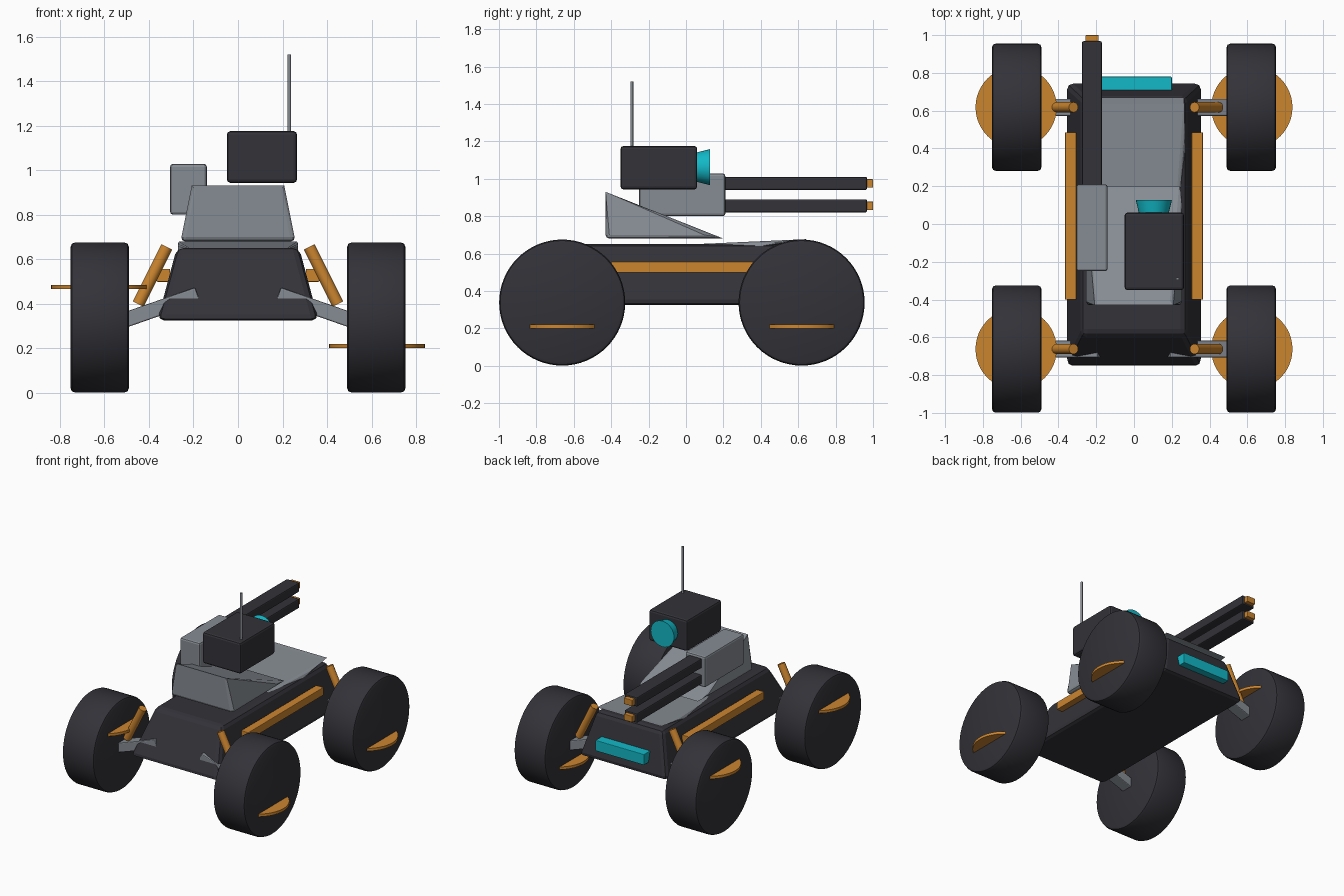
import bpy, bmesh, math
from mathutils import Matrix, Vector

if "Cube" in bpy.data.objects:
    bpy.data.objects.remove(bpy.data.objects["Cube"], do_unlink=True)


def material(name, rgb):
    m = bpy.data.materials.new(name)
    m.use_nodes = True
    m.diffuse_color = (*rgb, 1)
    m.node_tree.nodes["Principled BSDF"].inputs["Base Color"].default_value = (*rgb, 1)
    return m


DARK = material("charcoal", (0.033, 0.032, 0.04))
GREY = material("steel grey", (0.24, 0.265, 0.295))
ORANGE = material("orange", (0.6, 0.235, 0.028))
CYAN = material("cyan", (0.006, 0.48, 0.57))


def finish(name, bm, mat, matrix=Matrix()):
    bmesh.ops.recalc_face_normals(bm, faces=bm.faces)
    mesh = bpy.data.meshes.new(name)
    bm.to_mesh(mesh)
    bm.free()
    mesh.materials.append(mat)
    obj = bpy.data.objects.new(name, mesh)
    bpy.context.collection.objects.link(obj)
    obj.matrix_world = matrix
    return obj


def box(name, mat, lo, hi, bevel=0.0, top=None, matrix=Matrix()):
    """Box between two corners; top = (half x, y min, y max) tapers the upper face."""
    bm = bmesh.new()
    bmesh.ops.create_cube(bm, size=1)
    for v in bm.verts:
        upper = v.co.z > 0
        v.co = Vector([hi[i] if v.co[i] > 0 else lo[i] for i in range(3)])
        if upper and top:
            v.co.x = math.copysign(top[0], v.co.x)
            v.co.y = top[2] if v.co.y == hi[1] else top[1]
    if bevel:
        bmesh.ops.bevel(bm, geom=bm.edges[:], offset=bevel, segments=2,
                        profile=0.5, affect='EDGES')
    return finish(name, bm, mat, matrix)


def rod(name, mat, a, b, r1, r2=None, sides=24, chamfer=0.0):
    """Cylinder or cone from point a to point b."""
    a, b = Vector(a), Vector(b)
    bm = bmesh.new()
    bmesh.ops.create_cone(bm, cap_ends=True, segments=sides, radius1=r1,
                          radius2=r1 if r2 is None else r2, depth=(b - a).length)
    if chamfer:
        rims = [e for e in bm.edges if abs(e.verts[0].co.z - e.verts[1].co.z) < 1e-5]
        bmesh.ops.bevel(bm, geom=rims, offset=chamfer, segments=2,
                        profile=0.5, affect='EDGES')
    turn = (b - a).to_track_quat('Z', 'Y').to_matrix().to_4x4()
    return finish(name, bm, mat, Matrix.Translation((a + b) / 2) @ turn)


rounded = []

# Hull and sloped rear deck
box("hull", DARK, (-0.362, -0.76, 0.325), (0.362, 0.75, 0.65), 0.03,
    top=(0.275, -0.585, 0.67))
box("rear_deck", GREY, (-0.275, -0.4, -0.05), (0.275, 0.4, 0.05), 0.012,
    top=(0.215, -0.4, 0.4),
    matrix=Matrix.Translation((0, 0.244, 0.659)) @ Matrix.Rotation(math.radians(9.7), 4, 'X'))
box("rear_light_bar", CYAN, (-0.2, 0.69, 0.415), (0.2, 0.78, 0.495), 0.004)

# Turret, gun housing and twin guns
box("turret", GREY, (-0.258, -0.43, 0.68), (0.258, 0.2, 0.93), 0.02,
    top=(0.208, -0.43, 0.2))
box("gun_housing", GREY, (-0.305, -0.25, 0.8), (-0.14, 0.21, 1.028), 0.013)
for label, z in (("lower", 0.855), ("upper", 0.975)):
    box(label + "_barrel", DARK, (-0.275, 0.18, z - 0.035), (-0.17, 0.968, z + 0.035), 0.008)
    box(label + "_muzzle", ORANGE, (-0.257, 0.95, z - 0.023), (-0.187, 1.0, z + 0.023), 0.004)

# Sensor head, lens and antenna
box("sensor_head", DARK, (-0.05, -0.35, 0.943), (0.265, 0.06, 1.175), 0.015)
rounded.append(rod("sensor_lens", CYAN, (0.105, 0.05, 1.062), (0.105, 0.128, 1.062),
                   0.077, 0.096, 32))
rounded.append(rod("antenna", GREY, (0.23, -0.29, 1.16), (0.23, -0.29, 1.52), 0.008, sides=12))

# Running gear, one set per side and axle
for side, s in (("left", 1), ("right", -1)):
    box(side + "_rail", ORANGE, (s * 0.335 - 0.03, -0.4, 0.498),
        (s * 0.335 + 0.03, 0.485, 0.557), 0.004)
    for end, y in (("front", -0.662), ("rear", 0.618)):
        tag = side + "_" + end
        rounded.append(rod(tag + "_wheel", DARK, (s * 0.49, y, 0.338), (s * 0.752, y, 0.338),
                           0.337, sides=64, chamfer=0.02))
        hub_z = 0.21 if s > 0 else 0.475
        rounded.append(rod(tag + "_hub_disc", ORANGE, (s * 0.624, y, hub_z - 0.01),
                           (s * 0.624, y, hub_z + 0.01), 0.215, sides=48))
        rounded.append(rod(tag + "_shock", ORANGE, (s * 0.32, y, 0.655),
                           (s * 0.448, y, 0.398), 0.027))
        arm = Matrix.Translation((s * 0.375, y, 0.373)) @ Matrix.Rotation(s * math.radians(19.3), 4, 'Y')
        box(tag + "_arm", GREY, (-0.205, -0.045, -0.034), (0.205, 0.045, 0.034), 0.006, matrix=arm)

# Smooth the round parts only
bpy.ops.object.select_all(action='DESELECT')
for obj in rounded:
    obj.select_set(True)
bpy.context.view_layer.objects.active = rounded[0]
bpy.ops.object.shade_smooth_by_angle(angle=math.radians(35))
